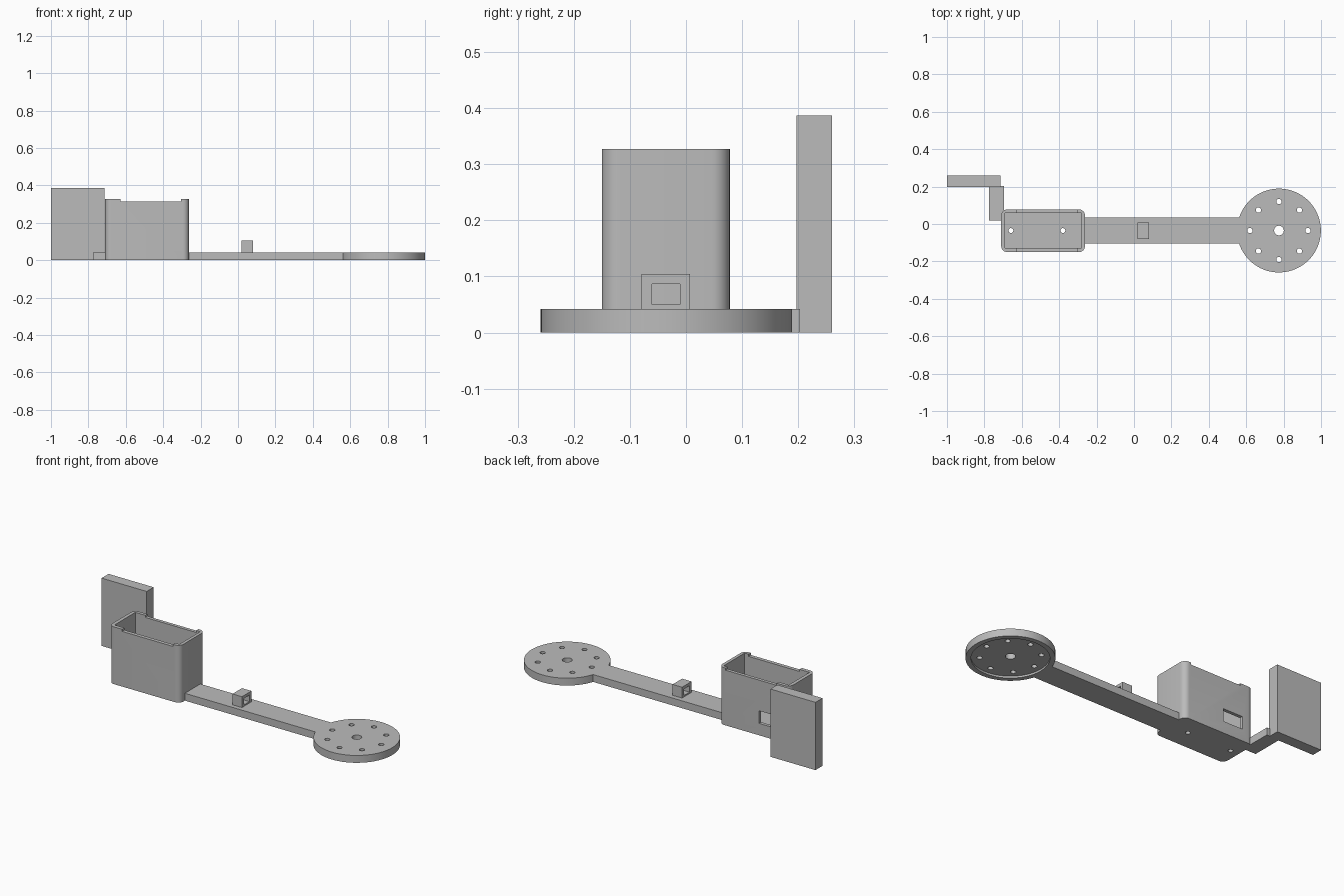
import bpy
import bmesh
from math import pi, cos, sin, radians

if "Cube" in bpy.data.objects:
    bpy.data.objects.remove(bpy.data.objects["Cube"], do_unlink=True)

grey = bpy.data.materials.new("plain grey")
grey.use_nodes = True
colour = (0.5, 0.5, 0.5, 1)
grey.diffuse_color = colour
grey.node_tree.nodes["Principled BSDF"].inputs["Base Color"].default_value = colour

AXIS_Y = -0.035   # centre line of arm, disc and box
PLATE = 0.042     # thickness of the flat parts


def prism(name, outline, z0, z1):
    """Extrude a flat outline from z0 to z1."""
    bm = bmesh.new()
    face = bm.faces.new([bm.verts.new((x, y, z0)) for x, y in outline])
    top = bmesh.ops.extrude_face_region(bm, geom=[face])["geom"]
    verts = [v for v in top if isinstance(v, bmesh.types.BMVert)]
    bmesh.ops.translate(bm, verts=verts, vec=(0, 0, z1 - z0))
    bmesh.ops.recalc_face_normals(bm, faces=bm.faces)
    mesh = bpy.data.meshes.new(name)
    bm.to_mesh(mesh)
    bm.free()
    mesh.materials.append(grey)
    obj = bpy.data.objects.new(name, mesh)
    bpy.context.collection.objects.link(obj)
    return obj


def block(name, x0, x1, y0, y1, z0, z1):
    return prism(name, [(x0, y0), (x1, y0), (x1, y1), (x0, y1)], z0, z1)


def disc(name, x, y, r, z0, z1, sides):
    ring = [2 * pi * i / sides for i in range(sides)]
    return prism(name, [(x + r * cos(a), y + r * sin(a)) for a in ring], z0, z1)


def rounded_block(name, x0, x1, y0, y1, z0, z1, r, steps=8):
    corners = [(x1 - r, y1 - r), (x0 + r, y1 - r), (x0 + r, y0 + r), (x1 - r, y0 + r)]
    outline = []
    for i, (cx, cy) in enumerate(corners):
        for s in range(steps + 1):
            a = (i + s / steps) * pi / 2
            outline.append((cx + r * cos(a), cy + r * sin(a)))
    return prism(name, outline, z0, z1)


def select_only(obj):
    bpy.ops.object.select_all(action="DESELECT")
    obj.select_set(True)
    bpy.context.view_layer.objects.active = obj


def cut(obj, cutters):
    select_only(obj)
    for cutter in cutters:
        mod = obj.modifiers.new("cut", "BOOLEAN")
        mod.operation = "DIFFERENCE"
        mod.solver = "EXACT"
        mod.object = cutter
        bpy.ops.object.modifier_apply(modifier=mod.name)
        bpy.data.objects.remove(cutter, do_unlink=True)


def smooth(obj):
    select_only(obj)
    bpy.ops.object.shade_smooth_by_angle(angle=radians(30))


# Round mounting disc with a shallow recess below and a ring of holes
DISC_X = 0.775
mount = disc("mounting_disc", DISC_X, AXIS_Y, 0.224, 0, PLATE, 96)
cutters = [disc("recess", DISC_X, AXIS_Y, 0.197, -0.05, 0.011, 96),
           disc("centre_hole", DISC_X, AXIS_Y, 0.026, -0.1, 0.1, 32)]
for i in range(8):
    a = i * pi / 4
    cutters.append(disc("screw_hole", DISC_X + 0.155 * cos(a), AXIS_Y + 0.155 * sin(a),
                        0.014, -0.1, 0.1, 24))
cut(mount, cutters)
smooth(mount)

# Straight arm between the box and the disc
block("arm", -0.27, 0.568, AXIS_Y - 0.07, AXIS_Y + 0.07, 0, PLATE)

# Small cable guide on the arm, open along x
guide = block("cable_guide", 0.02, 0.08, -0.079, 0.007, PLATE - 0.002, 0.104)
cut(guide, [block("guide_opening", -0.1, 0.2, -0.061, -0.011, 0.05, 0.087)])

# Open box: cavity, lowered long rims, rear window and floor holes
box = rounded_block("box", -0.71, -0.262, -0.15, 0.078, 0, 0.327, 0.032)
cutters = [block("cavity", -0.69, -0.28, -0.129, 0.059, PLATE, 0.5),
           block("rim_notch", -0.627, -0.305, -0.3, 0.3, 0.315, 0.5),
           block("rear_window", -0.64, -0.516, 0.03, 0.2, 0.068, 0.14)]
for x in (-0.658, -0.38):
    cutters.append(disc("floor_hole", x, AXIS_Y, 0.013, -0.1, 0.1, 24))
cut(box, cutters)
smooth(box)

# Bracket bar leading to the upright panel
block("bracket_bar", -0.775, -0.695, 0.02, 0.203, 0, PLATE)
block("upright_panel", -1.0, -0.715, 0.197, 0.26, 0, 0.387)
